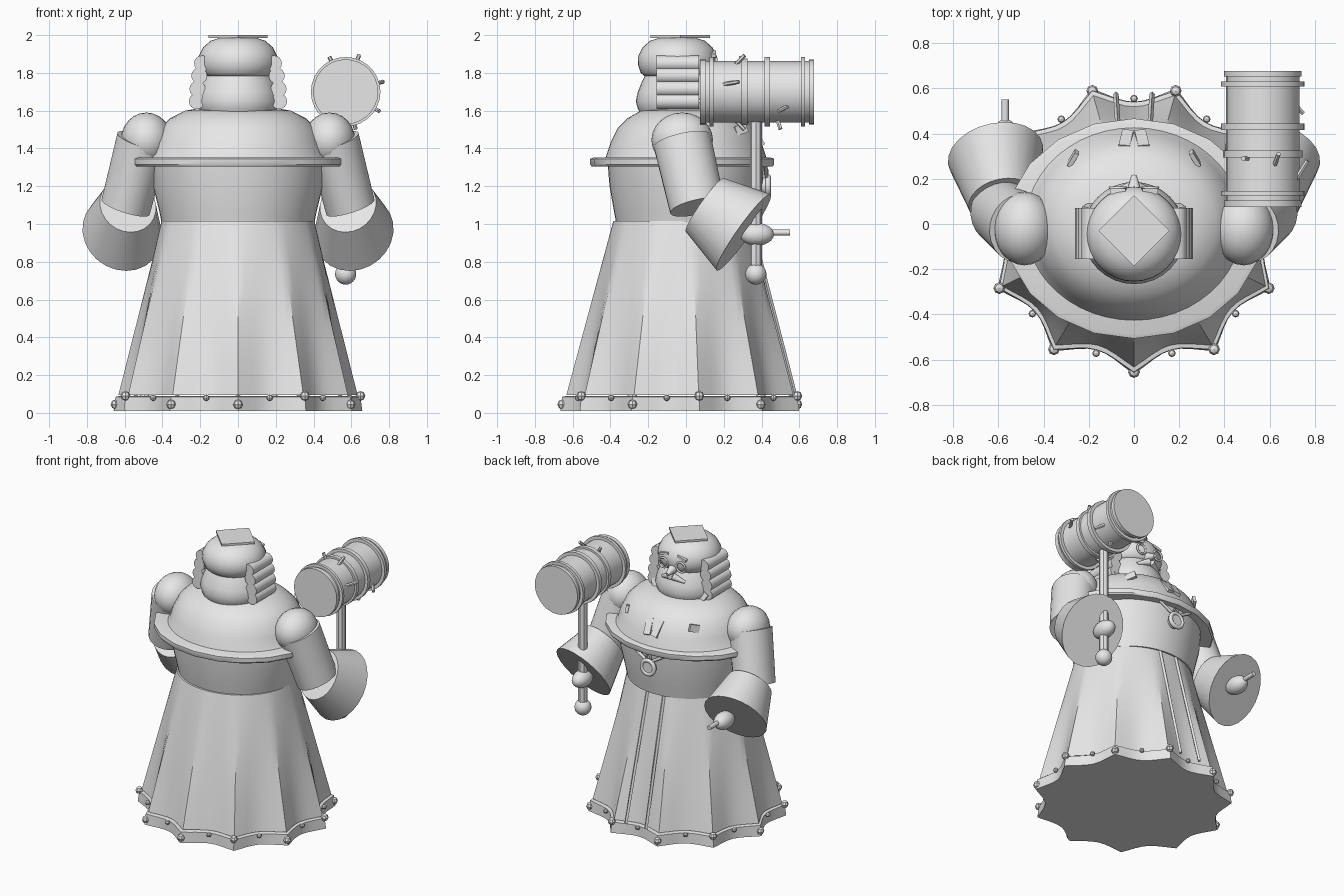
import bpy, bmesh
from math import pi, sin, cos, radians
from mathutils import Vector, Matrix

cube = bpy.data.objects.get("Cube")
if cube:
    bpy.data.objects.remove(cube)

grey = bpy.data.materials.new("plain_grey")
grey.use_nodes = True
grey.diffuse_color = (0.8, 0.8, 0.8, 1)
grey.node_tree.nodes["Principled BSDF"].inputs["Base Color"].default_value = (0.8, 0.8, 0.8, 1)


def finish(name, bm, smooth=35):
    bmesh.ops.recalc_face_normals(bm, faces=bm.faces)
    mesh = bpy.data.meshes.new(name)
    bm.to_mesh(mesh)
    bm.free()
    mesh.materials.append(grey)
    ob = bpy.data.objects.new(name, mesh)
    bpy.context.collection.objects.link(ob)
    if smooth:
        bpy.ops.object.select_all(action='DESELECT')
        bpy.context.view_layer.objects.active = ob
        ob.select_set(True)
        bpy.ops.object.shade_smooth_by_angle(angle=radians(smooth))
    return ob


def lathe(name, rings, cy=0, n=48, pleat=None, smooth=35):
    """Closed stack of elliptical rings (rx, ry, z) with optional pleat depth."""
    bm = bmesh.new()
    loops = []
    for rx, ry, z in rings:
        loop = []
        for i in range(n):
            a = 2 * pi * i / n - pi / 2
            d = pleat(a, z) if pleat else 0
            loop.append(bm.verts.new(((rx - d) * cos(a), cy + (ry - d) * sin(a), z)))
        loops.append(loop)
    for lo, hi in zip(loops, loops[1:]):
        for i in range(n):
            j = (i + 1) % n
            bm.faces.new((lo[i], lo[j], hi[j], hi[i]))
    bm.faces.new(loops[0])
    bm.faces.new(loops[-1])
    return finish(name, bm, smooth)


def rod(name, a, b, r1, r2=None, n=12, squash=1):
    """Cylinder or cone from a to b; squash narrows it along x."""
    a, b = Vector(a), Vector(b)
    d = b - a
    m = (Matrix.Translation((a + b) / 2) @ Matrix.Diagonal((squash, 1, 1, 1))
         @ d.to_track_quat('Z', 'Y').to_matrix().to_4x4())
    bm = bmesh.new()
    bmesh.ops.create_cone(bm, cap_ends=True, segments=n, radius1=r1,
                          radius2=r1 if r2 is None else r2, depth=d.length, matrix=m)
    return finish(name, bm)


def ball(name, p, size, n=24):
    bm = bmesh.new()
    m = Matrix.Translation(p) @ Matrix.Diagonal((*size, 1))
    bmesh.ops.create_uvsphere(bm, u_segments=n, v_segments=max(n // 2, 4), radius=1, matrix=m)
    return finish(name, bm, 35 if n > 8 else 0)


def box(name, p, size, rot=(0, 0, 0)):
    bm = bmesh.new()
    m = Matrix.Translation(p)
    for axis, ang in zip("XYZ", rot):
        m = m @ Matrix.Rotation(radians(ang), 4, axis)
    bmesh.ops.create_cube(bm, size=1, matrix=m @ Matrix.Diagonal((*size, 1)))
    return finish(name, bm, 0)


def torus(name, p, major, minor):
    """Ring standing upright, facing along y."""
    bm = bmesh.new()
    n, k = 24, 8
    v = [[bm.verts.new((p[0] + (major + minor * cos(t)) * cos(a), p[1] + minor * sin(t),
                        p[2] + (major + minor * cos(t)) * sin(a)))
          for t in (2 * pi * j / k for j in range(k))] for a in (2 * pi * i / n for i in range(n))]
    for i in range(n):
        for j in range(k):
            bm.faces.new((v[i][j], v[i - 1][j], v[i - 1][j - 1], v[i][j - 1]))
    return finish(name, bm, 60)


# Pleated robe skirt, scalloped between sharp ridges
RIDGES = 11


def pleats(a, z):
    return 0.085 * max(0, 1 - z) ** 1.3 * abs(sin(RIDGES * (a + pi / 2) / 2))


skirt = [(0.66 - 0.255 * t, 0.635 - 0.27 * t, 0.015 + t) for t in (0.08, 0.25, 0.45, 0.65, 0.85, 1)]
lathe("robe_skirt", skirt, -0.02, RIDGES * 8, pleats)
lathe("robe_hem", [(0.665, 0.645, 0.01), (0.655, 0.635, 0.085), (0.63, 0.61, 0.09)],
      -0.02, RIDGES * 8, pleats)

# Hem beads on ridges and valleys
for i in range(RIDGES * 2):
    a = -pi / 2 + i * pi / RIDGES
    ridge = i % 2 == 0
    r = 0.655 if ridge else 0.595
    z = (0.045 if i % 4 == 0 else 0.09) if ridge else 0.08
    s = 0.026 if ridge else 0.017
    ball("hem_bead", (r * cos(a), -0.02 + (r - 0.02) * sin(a), z), (s, s, s), 8)

# Front seam strips
for s in (-1, 1):
    rod("front_seam", (s * 0.065, 0.345, 0.99), (s * 0.08, 0.575, 0.1), 0.012, n=4)

# Torso and shoulder cape
lathe("torso", [(0.40, 0.365, 0.98), (0.415, 0.38, 1.06), (0.45, 0.405, 1.2), (0.46, 0.415, 1.32)])
lathe("cape_rim", [(0.56, 0.48, 1.305), (0.57, 0.487, 1.315), (0.57, 0.487, 1.345),
                   (0.55, 0.47, 1.352)], -0.02, 20)
lathe("cape_dome", [(0.49, 0.43, 1.34), (0.465, 0.42, 1.37), (0.45, 0.40, 1.43), (0.41, 0.36, 1.51),
                    (0.36, 0.31, 1.56), (0.28, 0.24, 1.6), (0.16, 0.13, 1.62)], 0, 48, None, 50)

# Chest tabs, slits and medal
for s in (-1, 1):
    box("chest_tab", (s * 0.035, 0.375, 1.47), (0.05, 0.02, 0.12), (35, s * 8, 0))
    box("cape_slit", (s * 0.27, 0.29, 1.5), (0.02, 0.07, 0.05), (20, 0, s * 30))
    rod("medal_cord", (s * 0.03, 0.425, 1.25), (s * 0.13, 0.42, 1.31), 0.01)
    box("collar_point", (s * 0.19, 0.06, 1.62), (0.05, 0.05, 0.07), (20, s * 30, 0))
torus("medal_rim", (0, 0.435, 1.2), 0.05, 0.014)
rod("medal_disc", (0, 0.39, 1.2), (0, 0.44, 1.2), 0.045, n=24)
torus("medal_loop", (0, 0.43, 1.27), 0.018, 0.006)

# Head with bobbed wig and flat square cap
bob = [(0.2, 1.58), (0.215, 1.61), (0.226, 1.65), (0.215, 1.7), (0.195, 1.75), (0.175, 1.79)]
crown = [(0.17, 1.78), (0.195, 1.8), (0.21, 1.845), (0.208, 1.89), (0.185, 1.935), (0.145, 1.97), (0.09, 1.988)]
lathe("wig_bob", [(r, r, z) for r, z in bob], -0.04, 32, None, 50)
lathe("head", [(r, r, z) for r, z in crown], -0.045, 32, None, 50)
box("square_cap", (0, -0.03, 1.993), (0.222, 0.222, 0.014), (0, 0, 45))

# Side curls, stacked rolls
for s in (-1, 1):
    for i, z in enumerate((1.65, 1.715, 1.785, 1.85)):
        x = (0.218, 0.215, 0.205, 0.19)[i]
        rod("wig_curl", (s * x, -0.155, z), (s * x, 0.07, z), 0.042, n=16)

# Face: nose, spectacles, brows and moustache
rod("nose", (0, 0.14, 1.81), (0, 0.215, 1.79), 0.035, 0.012)
for s in (-1, 1):
    torus("spectacle_ring", (s * 0.07, 0.16, 1.84), 0.035, 0.007)
    box("brow", (s * 0.07, 0.145, 1.9), (0.07, 0.025, 0.018), (0, s * 15, 0))
    rod("moustache", (s * 0.01, 0.165, 1.76), (s * 0.09, 0.14, 1.73), 0.025, 0.01)

# Arms with wide bell cuffs and hands
for s in (-1, 1):
    ball("shoulder", (s * 0.485, -0.02, 1.445), (0.135, 0.163, 0.145))
    rod("upper_arm", (s * 0.5, -0.02, 1.44), (s * 0.60, 0.06, 1.09), 0.155, 0.148, 24, 0.9)
    rod("bell_cuff", (s * 0.58, 0.1, 1.1), (s * 0.615, 0.305, 0.955), 0.175, 0.248, 24, 0.86)
    hand_y = 0.375
    ball("hand", (s * 0.57, hand_y, 0.945), (0.06, 0.09, 0.06))
rod("pointing_finger", (-0.57, 0.44, 0.955), (-0.57, 0.55, 0.955), 0.016)

# Mallet handle and pommel
X, Z = 0.57, 1.70
rod("mallet_handle", (X, 0.37, 0.75), (X, 0.37, 1.58), 0.032, n=8)
ball("mallet_pommel", (X, 0.37, 0.735), (0.056, 0.056, 0.056))

# Mallet barrel, bands and embedded pegs
rod("mallet_barrel", (X, 0.075, Z), (X, 0.67, Z), 0.162, n=28)
for y, w, r in ((0.09, 0.03, 0.172), (0.135, 0.02, 0.184), (0.31, 0.03, 0.176),
                (0.43, 0.03, 0.184), (0.62, 0.022, 0.184), (0.665, 0.025, 0.172)):
    rod("mallet_band", (X, y - w / 2, Z), (X, y + w / 2, Z), r, n=28)
for ang, y, lean in ((115, 0.29, 0), (70, 0.25, 0.06), (15, 0.18, 0.1),
                     (-30, 0.55, -0.06), (-75, 0.48, 0.02), (-100, 0.25, 0.06)):
    c, d = cos(radians(ang)), sin(radians(ang))
    rod("mallet_peg", (X + 0.14 * c, y, Z + 0.14 * d),
        (X + 0.205 * c, y + lean, Z + 0.205 * d), 0.011, n=6)
